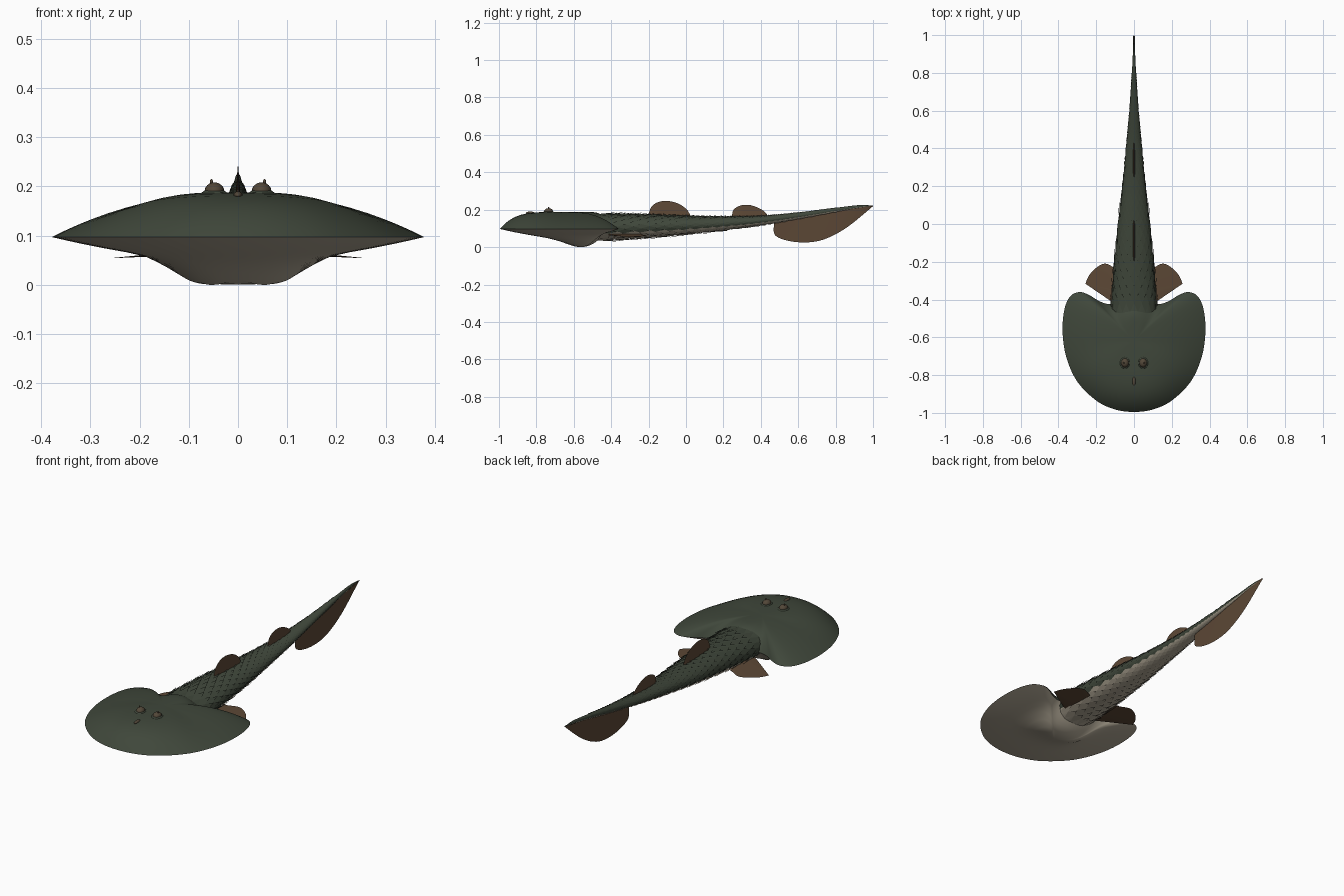
import bpy
from math import sin, cos, pi, exp, hypot
from mathutils import Vector

cube = bpy.data.objects.get("Cube")
if cube:
    bpy.data.objects.remove(cube)


def material(name, rgb):
    m = bpy.data.materials.new(name)
    m.use_nodes = True
    m.diffuse_color = (*rgb, 1)
    bsdf = m.node_tree.nodes["Principled BSDF"]
    bsdf.inputs["Base Color"].default_value = (*rgb, 1)
    bsdf.inputs["Roughness"].default_value = 0.8
    return m


GREEN = material("dark green", (0.05, 0.063, 0.043))
BEIGE = material("belly beige", (0.45, 0.4, 0.31))
BROWN = material("fin brown", (0.107, 0.064, 0.036))
EYE = material("eye brown", (0.085, 0.063, 0.04))


def build(name, verts, faces, mats, index=None, smooth=True):
    me = bpy.data.meshes.new(name)
    me.from_pydata([tuple(v) for v in verts], [], faces)
    for m in mats:
        me.materials.append(m)
    if index:
        for p, i in zip(me.polygons, index):
            p.material_index = i
    ob = bpy.data.objects.new(name, me)
    bpy.context.collection.objects.link(ob)
    if smooth:
        bpy.ops.object.select_all(action='DESELECT')
        ob.select_set(True)
        bpy.context.view_layer.objects.active = ob
        bpy.ops.object.shade_smooth_by_angle(angle=0.6)
    return ob


def spline(points, steps, closed=False):
    """Smooth curve through the points."""
    p = [Vector(q) for q in points]
    n = len(p)
    get = (lambda i: p[i % n]) if closed else (lambda i: p[max(0, min(n - 1, i))])
    out = []
    for i in range(n if closed else n - 1):
        a, b, c, d = (get(i + k) for k in (-1, 0, 1, 2))
        for s in range(steps):
            t = s / steps
            out.append(b + (c - a) * t / 2 + (2 * a - 5 * b + 4 * c - d) * t * t / 2
                       + (3 * b - a - 3 * c + d) * t ** 3 / 2)
    if not closed:
        out.append(p[-1])
    return out


# Head shield: outline shrunk in rings, domed above and bulging below
CY, RIM = -0.62, 0.097
half = [(0, -0.995), (0.1, -0.982), (0.2, -0.935), (0.3, -0.835), (0.357, -0.71),
        (0.378, -0.58), (0.37, -0.46), (0.34, -0.385), (0.29, -0.36), (0.24, -0.375),
        (0.18, -0.41), (0.12, -0.425), (0, -0.41)]
outline = spline(half + [(-x, y) for x, y in half[-2:0:-1]], 4, True)


def top_z(t, d):
    p = 2.1 + (2.9 * d * d if d < 0 else 6 * d ** 8)
    return RIM + 0.091 * (1 - t ** p)


def under_z(t, x, y):
    bump = exp(-((x / 0.145) ** 4 + ((y + 0.53) / 0.13) ** 2))
    return RIM - 0.053 * (1 - t ** 1.7) - 0.053 * bump * (1 - t ** 6)


levels = [1, 0.96, 0.91, 0.85, 0.78, 0.7, 0.6, 0.5, 0.4, 0.3, 0.2, 0.1]
n = len(outline)
for name, upper in (("head_shield_top", True), ("head_shield_underside", False)):
    verts, faces = [], []
    for t in levels:
        for q in outline:
            x, y = q.x * t, CY + (q.y - CY) * t
            d = (q.y - CY) / hypot(q.x, q.y - CY)
            verts.append((x, y, top_z(t, d) if upper else under_z(t, x, y)))
    verts.append((0, CY, top_z(0, 0) if upper else under_z(0, 0, CY)))
    for r in range(len(levels)):
        for i in range(n):
            j = (i + 1) % n
            a, b = r * n + i, r * n + j
            f = (a, b, b + n, a + n) if r < len(levels) - 1 else (a, b, len(verts) - 1)
            faces.append(f if upper else f[::-1])
    build(name, verts, faces, [GREEN if upper else BEIGE])

# Tail sections: y, half width, top z, bottom z
tail = spline([(-0.47, 0.122, 0.178, 0.034), (-0.2, 0.102, 0.173, 0.052),
               (0, 0.083, 0.166, 0.069), (0.2, 0.06, 0.163, 0.091),
               (0.4, 0.041, 0.167, 0.117), (0.6, 0.024, 0.185, 0.15),
               (0.8, 0.011, 0.21, 0.187), (0.93, 0.005, 0.225, 0.21),
               (1, 0.001, 0.221, 0.219)], 6)


def skin(y, a, lift=0):
    """Point on the tail surface at length y and angle a."""
    k = next((i for i in range(len(tail) - 2) if tail[i + 1][0] >= y), len(tail) - 2)
    s, e = tail[k], tail[k + 1]
    _, w, hi, lo = s.lerp(e, (y - s[0]) / (e[0] - s[0]))
    return ((w + lift) * cos(a), y, (hi + lo) / 2 + ((hi - lo) / 2 + lift) * sin(a))


def belly(a):
    return 1 if sin(a) < -0.4 else 0


SIDES = 24
verts = [skin(s[0], 2 * pi * i / SIDES) for s in tail for i in range(SIDES)]
faces, index = [], []
for r in range(len(tail) - 1):
    for i in range(SIDES):
        j = (i + 1) % SIDES
        faces.append((r * SIDES + i, r * SIDES + j, (r + 1) * SIDES + j, (r + 1) * SIDES + i))
        index.append(belly(2 * pi * (i + 0.5) / SIDES))
faces += [tuple(range(SIDES)), tuple(range(len(verts) - SIDES, len(verts)))]
build("tail_body", verts, faces, [GREEN, BEIGE], index + [1, 0])

# Overlapping diamond scales in staggered rows
verts, faces, index = [], [], []
AROUND = 18
y, row = -0.42, 0
while y < 0.8:
    size = max(0.2, 1 - (y + 0.42) / 1.3)
    length = 0.048 * size
    for i in range(AROUND):
        a, da = 2 * pi * (i + row % 2 / 2) / AROUND, pi / AROUND
        k = len(verts)
        verts += [skin(y - length, a), skin(y, a + da, 0.002 * size),
                  skin(y + length * 1.1, a, 0.012 * size), skin(y, a - da, 0.002 * size)]
        faces.append((k, k + 3, k + 2, k + 1))
        index.append(belly(a))
    y += length
    row += 1
build("tail_scales", verts, faces, [GREEN, BEIGE], index, smooth=False)


def blade(name, start, end, edge, normal, thick):
    """Fin that is thick along its root and thin along its curved edge."""
    pts = spline(edge, 5)
    m = len(pts)
    root = [Vector(start).lerp(Vector(end), i / (m - 1)) for i in range(m)]
    off = Vector(normal) * thick
    verts = [p + off for p in root] + pts + [p - off for p in root]
    faces = []
    for i in range(m - 1):
        faces += [(i, i + 1, m + i + 1, m + i),
                  (m + i, m + i + 1, 2 * m + i + 1, 2 * m + i)]
    return build(name, verts, faces, [BROWN])


# Fins along the middle
X = (1, 0, 0)
blade("front_dorsal_fin", (0, -0.19, 0.16), (0, 0.01, 0.155),
      [(0, -0.2, 0.175), (0, -0.185, 0.215), (0, -0.15, 0.24), (0, -0.1, 0.247),
       (0, -0.04, 0.232), (0, 0.005, 0.2), (0, 0.025, 0.165)], X, 0.007)
blade("rear_dorsal_fin", (0, 0.26, 0.155), (0, 0.42, 0.155),
      [(0, 0.245, 0.165), (0, 0.255, 0.2), (0, 0.29, 0.222), (0, 0.34, 0.225),
       (0, 0.39, 0.208), (0, 0.425, 0.185), (0, 0.435, 0.168)], X, 0.006)
blade("tail_fin", (0, 0.47, 0.14), (0, 0.995, 0.221),
      [(0, 0.47, 0.12), (0, 0.475, 0.065), (0, 0.54, 0.035), (0, 0.64, 0.025),
       (0, 0.74, 0.042), (0, 0.86, 0.105), (0, 1, 0.219)], X, 0.004)


def dome(name, loc, scale, mat):
    bpy.ops.mesh.primitive_uv_sphere_add(segments=20, ring_count=12, radius=1, location=loc)
    ob = bpy.context.object
    ob.name, ob.scale = name, scale
    ob.data.materials.append(mat)
    bpy.ops.object.shade_smooth()


# Paired fins and eyes
for side, s in (("left", 1), ("right", -1)):
    blade(side + "_pelvic_fin", (s * 0.095, -0.42, 0.066), (s * 0.085, -0.24, 0.066),
          [(s * 0.12, -0.41, 0.066), (s * 0.19, -0.362, 0.06), (s * 0.25, -0.321, 0.055),
           (s * 0.256, -0.313, 0.054), (s * 0.235, -0.268, 0.056),
           (s * 0.195, -0.228, 0.059), (s * 0.15, -0.21, 0.062),
           (s * 0.1, -0.235, 0.066)], (0, 0, 1), 0.005)
    dome(side + "_eye_socket", (s * 0.048, -0.735, 0.181), (0.029, 0.034, 0.014), GREEN)
    dome(side + "_eye", (s * 0.048, -0.735, 0.19), (0.02, 0.024, 0.018), EYE)
    dome(side + "_eye_tip", (s * 0.054, -0.735, 0.209), (0.003, 0.004, 0.006), EYE)
dome("nostril", (0, -0.832, 0.182), (0.009, 0.024, 0.008), EYE)
